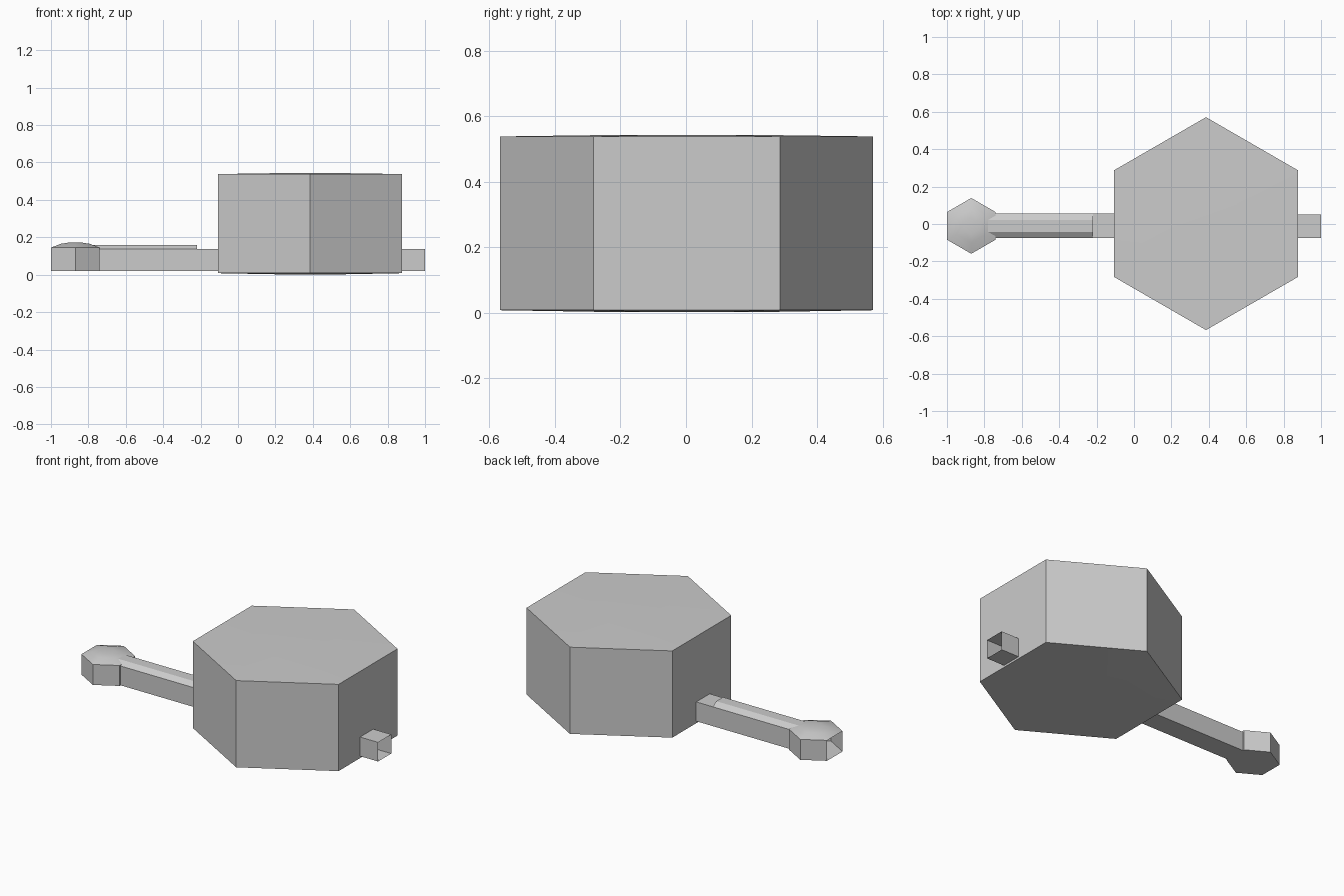
import bpy, bmesh, math
from mathutils import Vector

cube = bpy.data.objects.get("Cube")
if cube:
    bpy.data.objects.remove(cube, do_unlink=True)

grey = bpy.data.materials.new("plain grey")
grey.use_nodes = True
colour = (0.6, 0.6, 0.6, 1)
grey.diffuse_color = colour
grey.node_tree.nodes["Principled BSDF"].inputs["Base Color"].default_value = colour


def loft(name, rings, smooth=None, open_side=None):
    """Skin a stack of rings, cap both ends, optionally leave one side open."""
    bm = bmesh.new()
    loops = [[bm.verts.new(p) for p in ring] for ring in rings]
    n = len(loops[0])
    for a, b in zip(loops, loops[1:]):
        for i in range(n):
            j = (i + 1) % n
            bm.faces.new((a[i], a[j], b[j], b[i]))
    bm.faces.new(loops[0][::-1])
    bm.faces.new(loops[-1])
    bmesh.ops.recalc_face_normals(bm, faces=bm.faces)
    if open_side:
        gone = [f for f in bm.faces if f.normal.dot(Vector(open_side)) > 0.99]
        bmesh.ops.delete(bm, geom=gone, context='FACES_ONLY')
    mesh = bpy.data.meshes.new(name)
    bm.to_mesh(mesh)
    bm.free()
    mesh.materials.append(grey)
    ob = bpy.data.objects.new(name, mesh)
    bpy.context.collection.objects.link(ob)
    if smooth:
        bpy.ops.object.select_all(action='DESELECT')
        ob.select_set(True)
        bpy.context.view_layer.objects.active = ob
        bpy.ops.object.shade_smooth_by_angle(angle=math.radians(smooth))
    return ob


def hexagon(x, y, z, r):
    return [(x + r * math.sin(k * math.pi / 3), y + r * math.cos(k * math.pi / 3), z)
            for k in range(6)]


def box_ring(x, y0, y1, z0, z1):
    return [(x, y0, z0), (x, y1, z0), (x, y1, z1), (x, y0, z1)]


# Hexagonal body
loft("body", [hexagon(0.385, 0.002, z, r) for z, r in
              ((0.002, 0.2), (0.008, 0.569), (0.538, 0.569), (0.543, 0.2))], smooth=30)

# Short square spout with an open end
loft("spout", [box_ring(x, -0.075, 0.052, 0.02, 0.137) for x in (0.86, 1.0)],
     open_side=(1, 0, 0))

# Straight handle with a bevelled ridge on top
loft("handle", [box_ring(x, -0.075, 0.055, 0.02, 0.138) for x in (-0.76, -0.1)])
loft("handle_ridge", [[(x, -0.075, 0.138), (x, 0.055, 0.138), (x, 0.022, 0.16), (x, -0.043, 0.16)]
                      for x in (-0.8, -0.22)])

# Domed knob, hollow at its outer end
loft("handle_knob", [hexagon(-0.87, -0.01, z, r) for z, r in
                     ((0.02, 0.149), (0.145, 0.149), (0.165, 0.09), (0.171, 0.045))],
     smooth=40, open_side=(-1, 0, 0))
